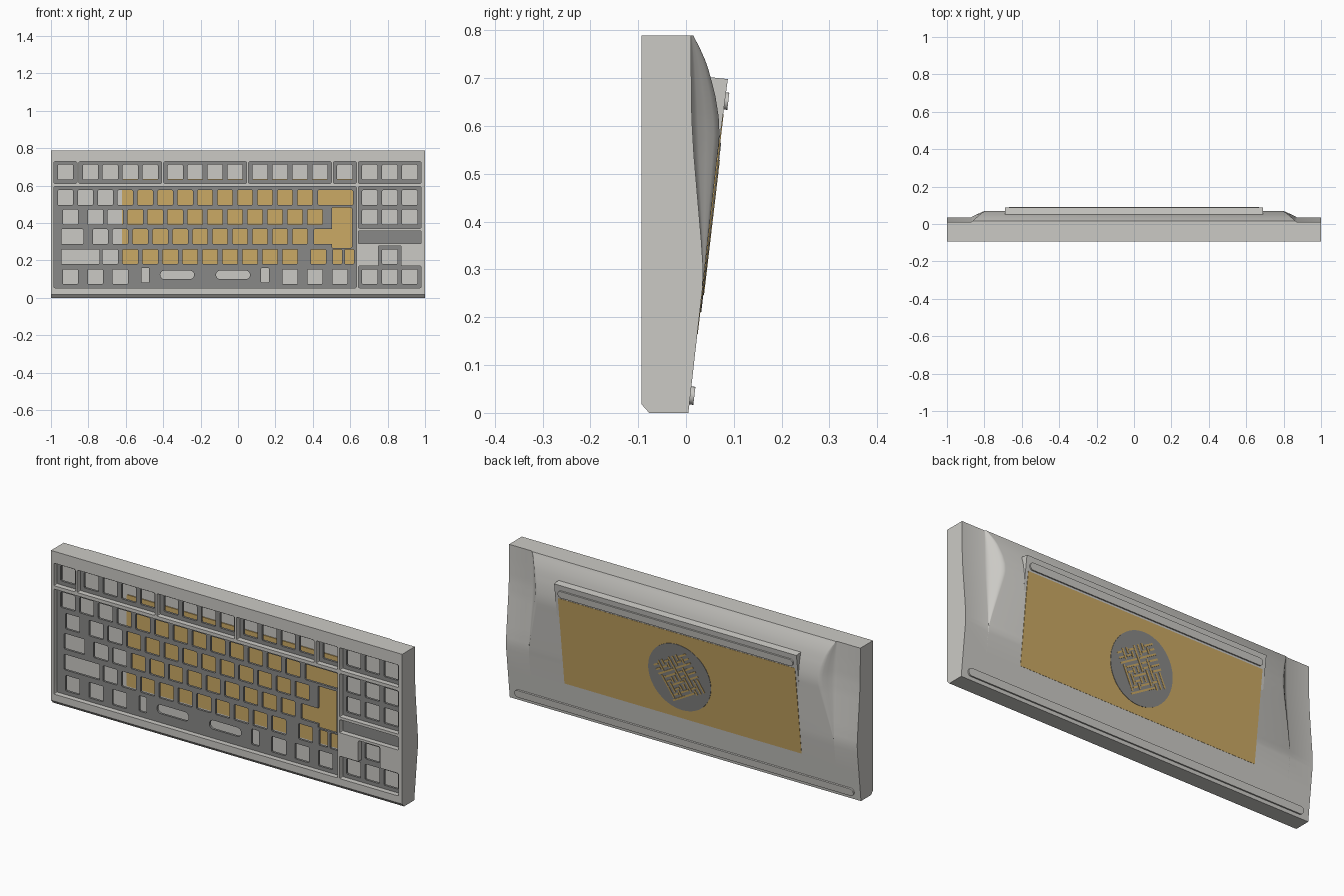
import bpy, bmesh, math, random
from mathutils import Matrix, Vector

if "Cube" in bpy.data.objects:
    bpy.data.objects.remove(bpy.data.objects["Cube"], do_unlink=True)


def material(name, rgb):
    m = bpy.data.materials.new(name)
    m.use_nodes = True
    m.diffuse_color = (*rgb, 1)
    bsdf = m.node_tree.nodes["Principled BSDF"]
    bsdf.inputs["Base Color"].default_value = (*rgb, 1)
    bsdf.inputs["Roughness"].default_value = 0.6
    return m


LIGHT = material("light grey", (0.6, 0.59, 0.56))
DARK = material("dark grey", (0.25, 0.25, 0.245))
GOLD = material("gold", (0.6, 0.4, 0.13))


def finish(name, bm, mat=None):
    bmesh.ops.recalc_face_normals(bm, faces=bm.faces)
    me = bpy.data.meshes.new(name)
    bm.to_mesh(me)
    bm.free()
    ob = bpy.data.objects.new(name, me)
    bpy.context.collection.objects.link(ob)
    if mat:
        me.materials.append(mat)
    return ob


def prism(bm, pts, d0, d1, axis):
    """Extrude an outline: (x, z) points along y, or (y, z) points along x."""
    place = (lambda p, d: (p[0], d, p[1])) if axis == "y" else (lambda p, d: (d, p[0], p[1]))
    a = [bm.verts.new(place(p, d0)) for p in pts]
    b = [bm.verts.new(place(p, d1)) for p in pts]
    bm.faces.new(a)
    bm.faces.new(b)
    n = len(pts)
    for i in range(n):
        j = (i + 1) % n
        bm.faces.new((a[i], a[j], b[j], b[i]))


def rounded(x0, x1, z0, z1, r=0.004, n=1):
    """Rounded rectangle outline."""
    pts = []
    corners = ((x1 - r, z1 - r), (x0 + r, z1 - r), (x0 + r, z0 + r), (x1 - r, z0 + r))
    for k, (cx, cz) in enumerate(corners):
        for i in range(n + 1):
            t = math.pi / 2 * (k + i / n)
            pts.append((cx + r * math.cos(t), cz + r * math.sin(t)))
    return pts


def cut(target, cutter):
    cutter.hide_render = True
    mod = target.modifiers.new("cut", "BOOLEAN")
    mod.operation = "DIFFERENCE"
    mod.solver = "EXACT"
    mod.use_self = True
    mod.object = cutter
    select(target)
    bpy.ops.object.modifier_apply(modifier=mod.name)
    bpy.data.objects.remove(cutter, do_unlink=True)


def select(ob):
    bpy.ops.object.select_all(action="DESELECT")
    ob.select_set(True)
    bpy.context.view_layer.objects.active = ob


def smooth(ob):
    select(ob)
    bpy.ops.object.shade_smooth_by_angle(angle=math.radians(25))


def interp(table, z):
    for (z0, y0), (z1, y1) in zip(table, table[1:]):
        if z <= z1:
            return y0 + (y1 - y0) * (z - z0) / (z1 - z0)
    return table[-1][1]


# Case shell: lofted profile, thick in the middle with scooped wings at both ends
TOP = 0.789
MIDDLE = [(0, 0.005), (0.575, 0.07), (0.615, 0.069), (0.666, 0.061), (0.729, 0.044), (0.765, 0.028), (TOP, 0.015)]
WING = [(0, 0.005), (0.26, 0.0344), (0.3, 0.036), (0.36, 0.032), (0.47, 0.0225), (0.54, 0.0165),
        (0.615, 0.0122), (0.7, 0.011), (TOP, 0.0105)]
HEIGHTS = [0, 0.15, 0.26] + [0.28 + 0.02 * i for i in range(25)] + [0.775, TOP]
STEP = [0, 0.15, 0.3, 0.5, 0.7, 0.85, 1]


def section(bm, side, t):
    """One loop of the case; t is None at the outer end, else 0 to 1 across the step."""
    x_front = side * (1 if t is None else 0.87 - 0.07 * t)
    loop = [(x_front, -0.093, TOP), (x_front, -0.093, 0.018), (x_front, -0.077, 0)]
    for z in HEIGHTS:
        low, high = interp(WING, z), interp(MIDDLE, z)
        width = max(1.3 * (high - low), 0.002)
        if t is None:
            loop.append((side, low, z))
        else:
            blend = t * t * (3 - 2 * t)
            loop.append((side * (0.87 - width * t), low + (high - low) * blend, z))
    return [bm.verts.new(p) for p in loop]


bm = bmesh.new()
loops = [section(bm, -1, t) for t in [None] + STEP]
loops += [section(bm, 1, t) for t in STEP[::-1] + [None]]
for a, b in zip(loops, loops[1:]):
    for i in range(len(a)):
        j = (i + 1) % len(a)
        bm.faces.new((a[i], a[j], b[j], b[i]))
bm.faces.new(loops[0])
bm.faces.new(loops[-1])
case = finish("case", bm, LIGHT)

# Hollow inside of the case
bm = bmesh.new()
prism(bm, rounded(-0.988, 0.985, 0.04, 0.742), -0.063, -0.015, "y")
cut(case, finish("cavity_cutter", bm))

# Front openings, laid out in key units
U, X0 = 0.1067, -0.976
ROWS = [0.113, 0.22, 0.327, 0.432, 0.536, 0.672]


def ux(u):
    return X0 + u * U


bm = bmesh.new()
for u0, u1, z0, z1 in [(0, 1, 0.612, 0.728), (1.25, 5.25, 0.612, 0.728), (5.5, 9.5, 0.612, 0.728),
                       (9.75, 13.75, 0.612, 0.728), (14, 15, 0.612, 0.728), (0, 15, 0.054, 0.595),
                       (15.25, 18.25, 0.612, 0.728), (15.25, 18.25, 0.372, 0.595),
                       (15.25, 18.25, 0.29, 0.358), (15.25, 18.25, 0.054, 0.17), (16.25, 17.25, 0.16, 0.278)]:
    prism(bm, rounded(ux(u0) - 0.008, ux(u1) + 0.008, z0, z1, 0.006, 2), -0.2, -0.05, "y")
cut(case, finish("opening_cutter", bm))
smooth(case)

# Switch plate with its key holes
bm = bmesh.new()
prism(bm, rounded(-0.986, 0.983, 0.042, 0.74), -0.066, -0.054, "y")
plate = finish("switch_plate", bm, DARK)

bm = bmesh.new()


def hole(u0, u1, z, h=0.08, r=0.004, n=1):
    prism(bm, rounded(ux(u0), ux(u1), z - h / 2, z + h / 2, r, n), -0.1, 0, "y")


def keys(row, first, count):
    for i in range(count):
        hole(first + i - 0.38, first + i + 0.38, ROWS[row])


for start, count in ((0.5, 1), (1.75, 4), (6, 4), (10.25, 4), (14.5, 1), (15.75, 3)):
    keys(5, start, count)
keys(4, 0.5, 13)
keys(3, 0.75, 1)
keys(3, 2, 12)
keys(2, 2.25, 11)
keys(1, 2.75, 10)
keys(1, 16.75, 1)
for row in (0, 3, 4):
    keys(row, 15.75, 3)
for u in (0.75, 2, 3.25, 11.75, 13, 14.25):
    keys(0, u, 1)
# wide keys and stabiliser slots
hole(13.15, 14.9, ROWS[4])
hole(0.3, 1.4, ROWS[2])
hole(0.3, 2.2, ROWS[1])
hole(13.85, 14.85, 0.375, 0.215)
hole(12.95, 14.7, ROWS[2])
for u0, u1 in ((12.8, 13.55), (13.9, 14.35), (14.5, 14.95)):
    hole(u0, u1, ROWS[1])
for u in (4.5, 10.5):
    hole(u - 0.2, u + 0.2, ROWS[0] + 0.008)
for u in (6.1, 8.9):
    hole(u - 0.85, u + 0.85, ROWS[0] + 0.01, 0.046, 0.0225, 6)
cut(plate, finish("key_hole_cutter", bm))

# Gold weight: inner face and outer panel
bm = bmesh.new()
prism(bm, rounded(-0.62, 0.62, 0.165, 0.635), -0.02, -0.012, "y")
finish("inner_weight", bm, GOLD)

bm = bmesh.new()
prism(bm, [(0.015, 0.165), (0.0246, 0.165), (0.0788, 0.625), (0.06, 0.625)], -0.675, 0.675, "x")
finish("back_weight", bm, GOLD)

# Raised rear ridge that carries the upper foot
bm = bmesh.new()
prism(bm, [(0.02, 0.5), (0.0636, 0.52), (0.0875, 0.698), (0.03, 0.704)], -0.69, 0.69, "x")
finish("rear_ridge", bm, LIGHT)


# Long rounded feet following the slope of the back
def foot(name, half, y, z, h):
    bm = bmesh.new()
    prism(bm, rounded(-half, half, -h / 2, h / 2, h / 2.1, 5), -0.008, 0.004, "y")
    bm.transform(Matrix.Translation((0, y, z)) @ Matrix.Rotation(-0.12, 4, "X"))
    smooth(finish(name, bm, LIGHT))


foot("upper_foot", 0.67, 0.0845, 0.652, 0.036)
foot("lower_foot", 0.965, 0.0135, 0.036, 0.038)

# Round medallion with an abstract lattice of bars
frame = Matrix.Translation((0, 0.0508, 0.388)) @ Matrix.Rotation(-math.pi / 2 - 0.117, 4, "X")
bm = bmesh.new()
bmesh.ops.create_cone(bm, cap_ends=True, segments=48, radius1=0.178, radius2=0.178, depth=0.004, matrix=frame)
smooth(finish("medallion", bm, DARK))

random.seed(4)
bm = bmesh.new()
turn = frame @ Matrix.Rotation(math.radians(30), 4, "Z")
pitch = 0.024
for i in range(-4, 5):
    for j in range(-4, 5):
        across = random.random() < 0.5
        size = (pitch * 1.2, 0.009, 0.003) if across else (0.009, pitch * 1.2, 0.003)
        m = turn @ Matrix.Translation((i * pitch, j * pitch, 0.002)) @ Matrix.Diagonal((*size, 1))
        bmesh.ops.create_cube(bm, size=1, matrix=m)
finish("medallion_lattice", bm, GOLD)

# Cable port on the top edge
for name, w, d, lift, mat in (("port_rim", 0.066, 0.034, 0.001, DARK), ("port_slot", 0.042, 0.014, 0.002, LIGHT)):
    bm = bmesh.new()
    prism(bm, rounded(-w / 2, w / 2, -d / 2, d / 2, d / 2.1, 6), -lift, 0.004, "y")
    bm.transform(Matrix.Translation((0, -0.008, TOP)) @ Matrix.Rotation(-math.pi / 2, 4, "X"))
    bm.transform(Matrix.Translation((0, 0, -0.003)))
    finish(name, bm, mat)
